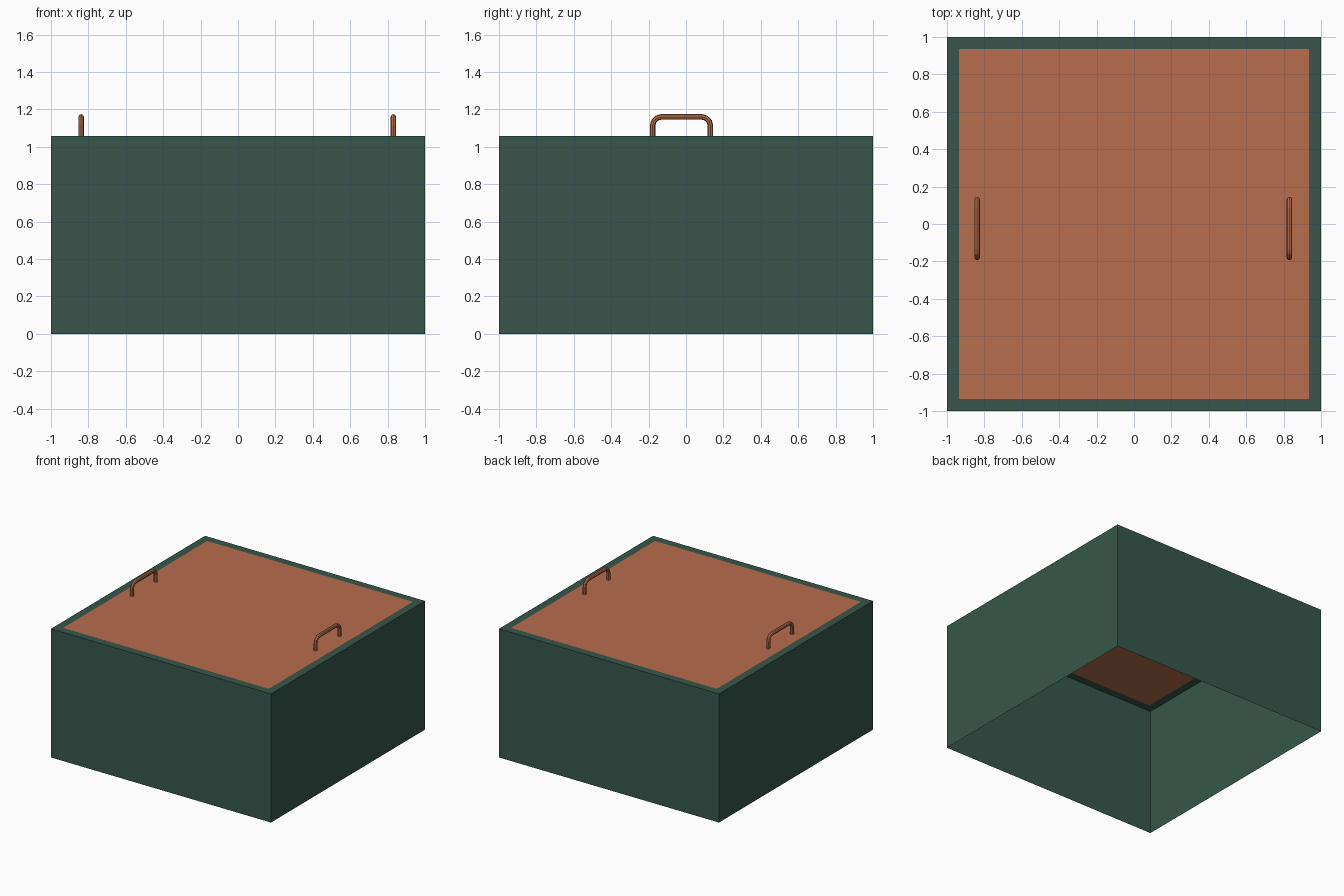
import bpy, bmesh, math
from mathutils import Vector

if "Cube" in bpy.data.objects:
    bpy.data.objects.remove(bpy.data.objects["Cube"])

H = 1.057      # height of the box
INNER = 0.935  # half width of the lid panel


def material(name, rgb):
    m = bpy.data.materials.new(name)
    m.diffuse_color = (*rgb, 1.0)
    m.use_nodes = True
    m.node_tree.nodes["Principled BSDF"].inputs["Base Color"].default_value = m.diffuse_color
    return m


green = material("dark green", (0.040, 0.094, 0.070))
orange = material("terracotta", (0.470, 0.155, 0.074))


def add_object(name, bm, mats):
    mesh = bpy.data.meshes.new(name)
    bm.to_mesh(mesh)
    bm.free()
    for m in mats:
        mesh.materials.append(m)
    ob = bpy.data.objects.new(name, mesh)
    bpy.context.collection.objects.link(ob)
    return ob


# Box: thin walls, open underneath, top face inset into a green rim and lid panel
bm = bmesh.new()
bmesh.ops.create_cube(bm, size=2)
for v in bm.verts:
    v.co.z = H if v.co.z > 0 else 0
bm.normal_update()
bottom = [f for f in bm.faces if f.normal.z < -0.5]
bmesh.ops.delete(bm, geom=bottom, context='FACES_ONLY')
top = [f for f in bm.faces if f.normal.z > 0.5]
bmesh.ops.inset_region(bm, faces=top, thickness=1 - INNER, use_even_offset=True)
for f in bm.faces:
    c = f.calc_center_median()
    if f.normal.z > 0.5 and max(abs(c.x), abs(c.y)) < 0.1:
        f.material_index = 1
add_object("box_with_lid", bm, [green, orange])


# Handles: round bar swept along a rounded arch in the y-z plane
def handle(name, x, y0=-0.178, y1=0.130, z1=1.160, bend=0.045, r=0.015, sides=8):
    path = [(y0, H)]
    for cy, start in ((y0 + bend, math.pi), (y1 - bend, math.pi / 2)):
        for i in range(4):
            a = start - i * math.pi / 6
            path.append((cy + bend * math.cos(a), z1 - bend + bend * math.sin(a)))
    path.append((y1, H))
    pts = [Vector((x, y, z)) for y, z in path]
    bm = bmesh.new()
    rings = []
    for i, p in enumerate(pts):
        t = (pts[min(i + 1, len(pts) - 1)] - pts[max(i - 1, 0)]).normalized()
        if i in (0, len(pts) - 1):
            t = Vector((0, 0, 1 if i == 0 else -1))
        side = Vector((1, 0, 0))
        up = side.cross(t)
        rings.append([bm.verts.new(p + r * (side * math.cos(k * math.tau / sides)
                                            + up * math.sin(k * math.tau / sides)))
                      for k in range(sides)])
    for a, b in zip(rings, rings[1:]):
        for k in range(sides):
            n = (k + 1) % sides
            bm.faces.new((a[k], a[n], b[n], b[k]))
    bmesh.ops.recalc_face_normals(bm, faces=bm.faces[:])
    add_object(name, bm, [orange])


handle("left_handle", -0.839)
handle("right_handle", 0.831)
